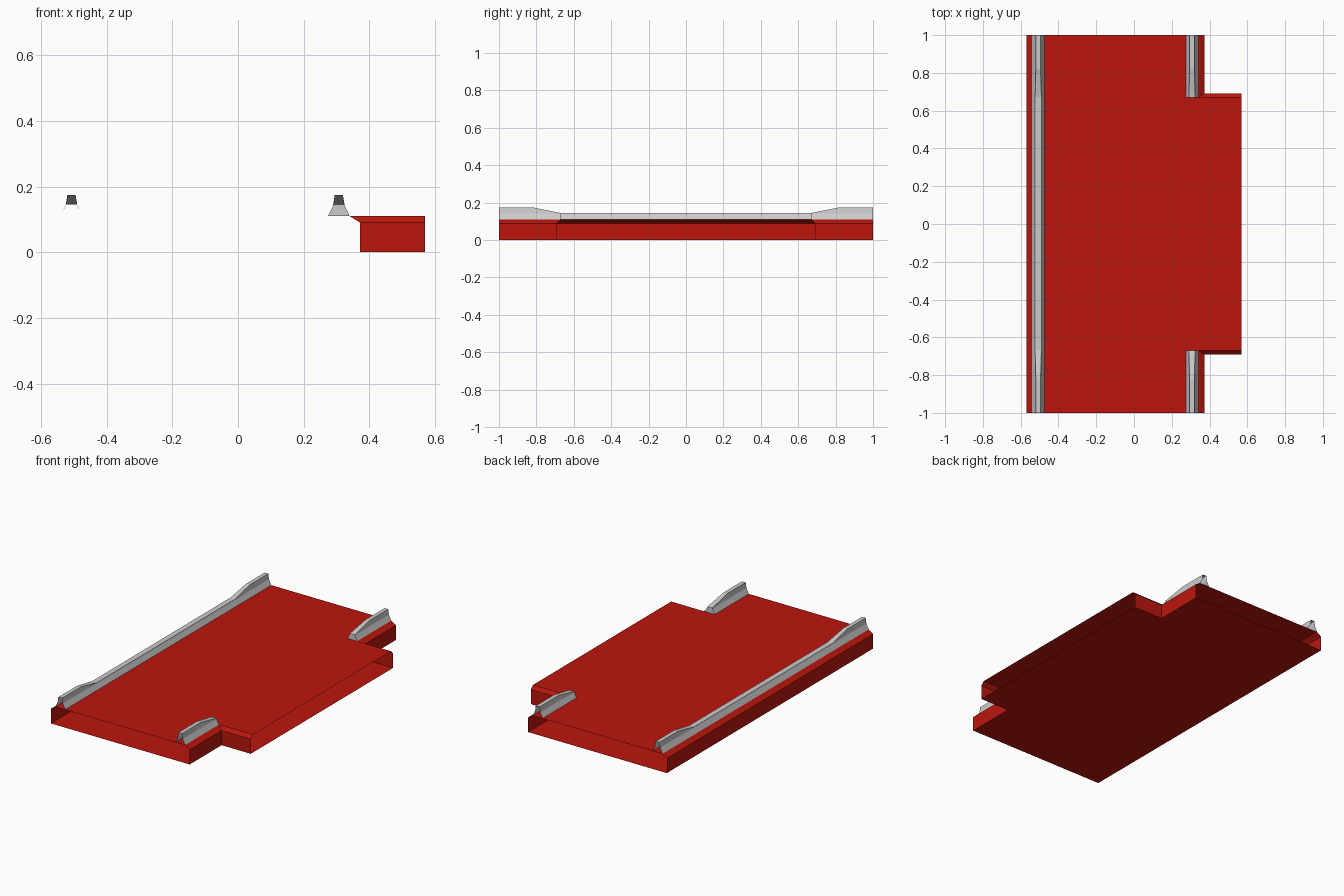
import bpy, bmesh

if "Cube" in bpy.data.objects:
    bpy.data.objects.remove(bpy.data.objects["Cube"])

RED = bpy.data.materials.new("red_paint")
RED.diffuse_color = (0.5, 0.008, 0.004, 1)
RED.use_nodes = True
RED.node_tree.nodes["Principled BSDF"].inputs["Base Color"].default_value = RED.diffuse_color


def finish(name, bm, mat=None):
    bmesh.ops.remove_doubles(bm, verts=bm.verts, dist=1e-5)
    bmesh.ops.recalc_face_normals(bm, faces=bm.faces)
    mesh = bpy.data.meshes.new(name)
    bm.to_mesh(mesh)
    bm.free()
    obj = bpy.data.objects.new(name, mesh)
    bpy.context.collection.objects.link(obj)
    if mat:
        mesh.materials.append(mat)
    return obj


# Road deck: T-shaped hollow slab with chamfered sides, open at its three road ends
outer = [(-.57, -1), (.372, -1), (.372, -.69), (.57, -.69)]
inner = [(-.54, -1), (.34, -1), (.34, -.67), (.57, -.67)]
outer += [(x, -y) for x, y in reversed(outer)]
inner += [(x, -y) for x, y in reversed(inner)]
open_edges = {0, 3, 6}

bm = bmesh.new()
rings = [[bm.verts.new((x, y, z)) for x, y in pts]
         for pts, z in ((outer, 0), (outer, .09), (inner, .11))]
for low, high in zip(rings, rings[1:]):
    for i in range(8):
        j = (i + 1) % 8
        if i not in open_edges:
            bm.faces.new((low[i], low[j], high[j], high[i]))
bm.faces.new(rings[2])
bm.faces.new(rings[0][::-1])
finish("road_deck", bm, RED)


# Barriers: flared section, raised near the outer ends of the road
HIGH = [(.033, .11), (.017, .143), (.0125, .175)]
LOW = [(.033, .11), (.018, .14), (.0165, .145)]


def barrier(name, cx, stations, cap=None):
    bm = bmesh.new()
    loops = []
    for y, half in stations:
        section = [(-x, z) for x, z in half] + [(x, z) for x, z in reversed(half)]
        loops.append([bm.verts.new((cx + x, y, z)) for x, z in section])
    for a, b in zip(loops, loops[1:]):
        for i in range(5):
            bm.faces.new((a[i], a[i + 1], b[i + 1], b[i]))
    if cap is not None:
        bm.faces.new(loops[cap])
    finish(name, bm)


ramp = [(-1, HIGH), (-.82, HIGH), (-.67, LOW)]
back_ramp = [(-y, s) for y, s in reversed(ramp)]
barrier("long_barrier", -.507, ramp + back_ramp)
barrier("front_short_barrier", .307, ramp, cap=-1)
barrier("back_short_barrier", .307, back_ramp, cap=0)
